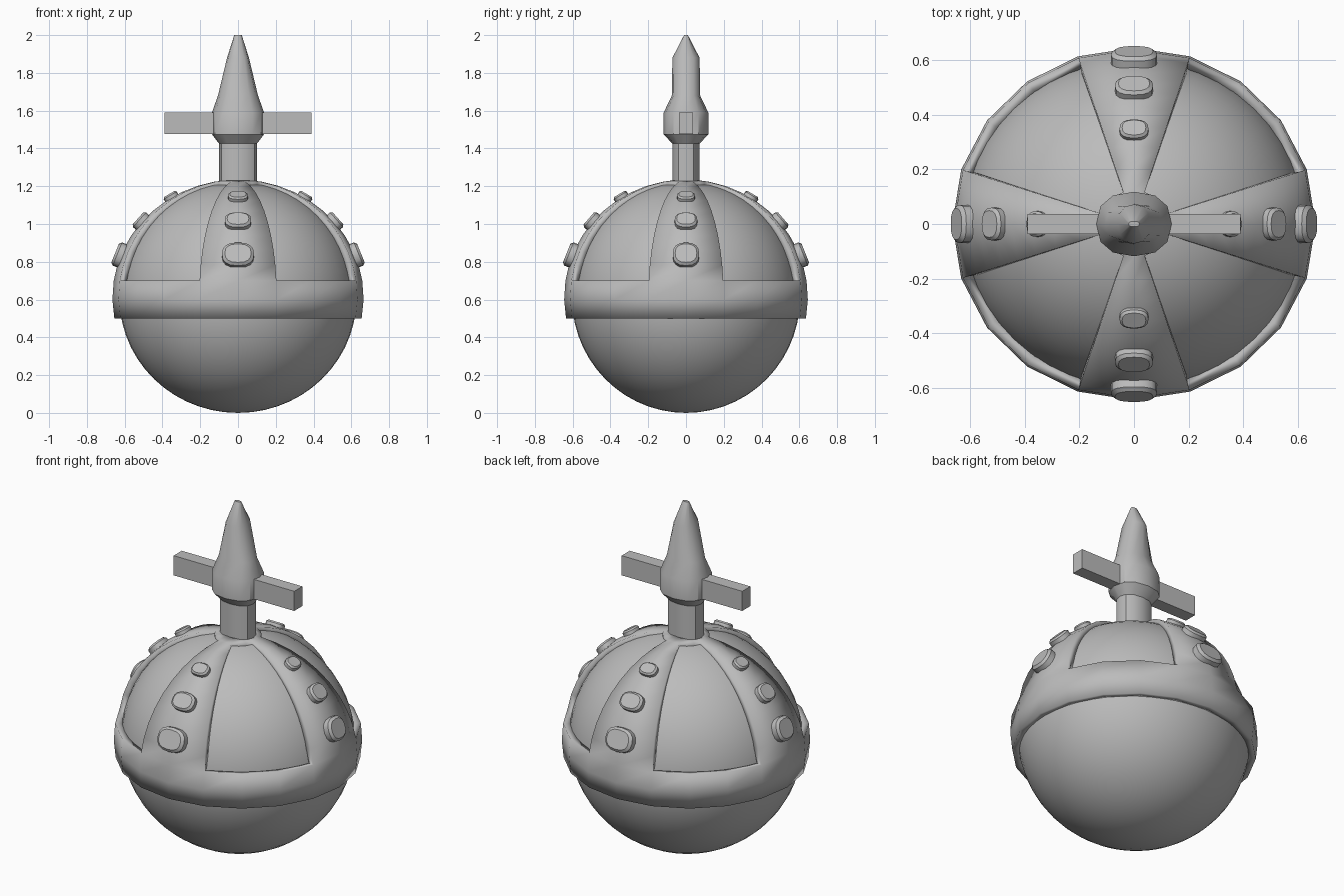
import bpy, bmesh, math
from mathutils import Matrix, Vector

cube = bpy.data.objects.get("Cube")
if cube:
    bpy.data.objects.remove(cube, do_unlink=True)

grey = bpy.data.materials.new("mid_grey")
grey.use_nodes = True
COLOR = (0.5, 0.5, 0.5, 1)
grey.diffuse_color = COLOR
grey.node_tree.nodes["Principled BSDF"].inputs["Base Color"].default_value = COLOR

CENTRE = Vector((0, 0, 0.61))
SHELL = Vector((0.665, 0.645, 0.625))


def finish(name, bm, angle=None):
    """Turn a bmesh into a shaded object."""
    bmesh.ops.recalc_face_normals(bm, faces=bm.faces)
    mesh = bpy.data.meshes.new(name)
    bm.to_mesh(mesh)
    bm.free()
    mesh.materials.append(grey)
    obj = bpy.data.objects.new(name, mesh)
    bpy.context.collection.objects.link(obj)
    if angle:
        bpy.ops.object.select_all(action='DESELECT')
        obj.select_set(True)
        bpy.context.view_layer.objects.active = obj
        bpy.ops.object.shade_smooth_by_angle(angle=math.radians(angle))
    return obj


def loft(bm, profile, sides, power=1.0):
    """Closed stack of oval rings given as (z, rx, ry)."""
    def bend(v):
        return math.copysign(abs(v) ** power, v)
    rings = []
    for z, rx, ry in profile:
        rings.append([bm.verts.new((rx * bend(math.cos(a)), ry * bend(math.sin(a)), z))
                      for a in (math.tau * i / sides for i in range(sides))])
    for low, high in zip(rings, rings[1:]):
        for i in range(sides):
            j = (i + 1) % sides
            bm.faces.new((low[i], low[j], high[j], high[i]))
    bm.faces.new(rings[0])
    bm.faces.new(rings[-1])


def on_shell(azimuth, elevation):
    return Vector((SHELL.x * math.cos(elevation) * math.cos(azimuth),
                   SHELL.y * math.cos(elevation) * math.sin(azimuth),
                   SHELL.z * math.sin(elevation)))


# Inner globe
bm = bmesh.new()
bmesh.ops.create_uvsphere(bm, u_segments=48, v_segments=28, radius=1)
bmesh.ops.scale(bm, vec=(0.628, 0.604, 0.61), verts=bm.verts)
bmesh.ops.translate(bm, vec=CENTRE, verts=bm.verts)
finish("globe", bm, 30)

# Outer shell: a belt, four ribs and a cap, with four open windows
SIDES = 20
belt_top, cap_start = 8.3, 79
steps = 9
levels = [-10.1, -1, belt_top]
levels += [belt_top + (cap_start - belt_top) * k / steps for k in range(1, steps + 1)]
levels += [84]
bm = bmesh.new()
rings = [[bm.verts.new(CENTRE + on_shell(math.tau * i / SIDES, math.radians(e)))
          for i in range(SIDES)] for e in levels]
for k, (low, high) in enumerate(zip(rings, rings[1:])):
    in_window_rows = 2 <= k < len(levels) - 2
    for i in range(SIDES):
        if in_window_rows and i % 5 in (1, 2, 3):
            continue
        j = (i + 1) % SIDES
        bm.faces.new((low[i], low[j], high[j], high[i]))
bmesh.ops.delete(bm, geom=[v for v in bm.verts if not v.link_faces], context='VERTS')
shell = finish("ribbed_shell", bm, 30)
solid = shell.modifiers.new("thickness", 'SOLIDIFY')
solid.thickness = 0.04
solid.offset = -1

# Studs: three on each rib, shrinking towards the top
STUDS = [(21, 0.085, 0.07, 0.066, 0.032),
         (40, 0.07, 0.06, 0.052, 0.027),
         (58, 0.053, 0.047, 0.04, 0.022)]
for side, quarter in (("left", 0), ("back", 1), ("right", 2), ("front", 3)):
    azimuth = quarter * math.pi / 2
    for row, (elev, wide, narrow, tall, height) in enumerate(STUDS, 1):
        half = wide if quarter % 2 else narrow
        point = on_shell(azimuth, math.radians(elev))
        normal = Vector([p / (s * s) for p, s in zip(point, SHELL)]).normalized()
        across = Vector((-math.sin(azimuth), math.cos(azimuth), 0))
        up = normal.cross(across)
        frame = Matrix((across, up, normal)).transposed().to_4x4()
        frame.translation = CENTRE + point
        bm = bmesh.new()
        loft(bm, [(-0.03, half, tall), (height * 0.6, half, tall),
                  (height, half * 0.82, tall * 0.8)], 16, 0.8)
        bm.transform(frame)
        finish(f"{side}_stud_{row}", bm, 35)

# Spire: neck, hub and tapering point
bm = bmesh.new()
loft(bm, [(1.18, 0.1, 0.072), (1.425, 0.1, 0.072), (1.475, 0.138, 0.118),
          (1.59, 0.138, 0.118), (1.68, 0.106, 0.075), (1.88, 0.058, 0.072),
          (2.0, 0.02, 0.01)], 12, 0.85)
finish("spire", bm, 35)

# Cross bar through the hub
bm = bmesh.new()
bmesh.ops.create_cube(bm, size=1)
bmesh.ops.scale(bm, vec=(0.78, 0.075, 0.115), verts=bm.verts)
bmesh.ops.translate(bm, vec=(0, 0, 1.533), verts=bm.verts)
finish("cross_bar", bm)
